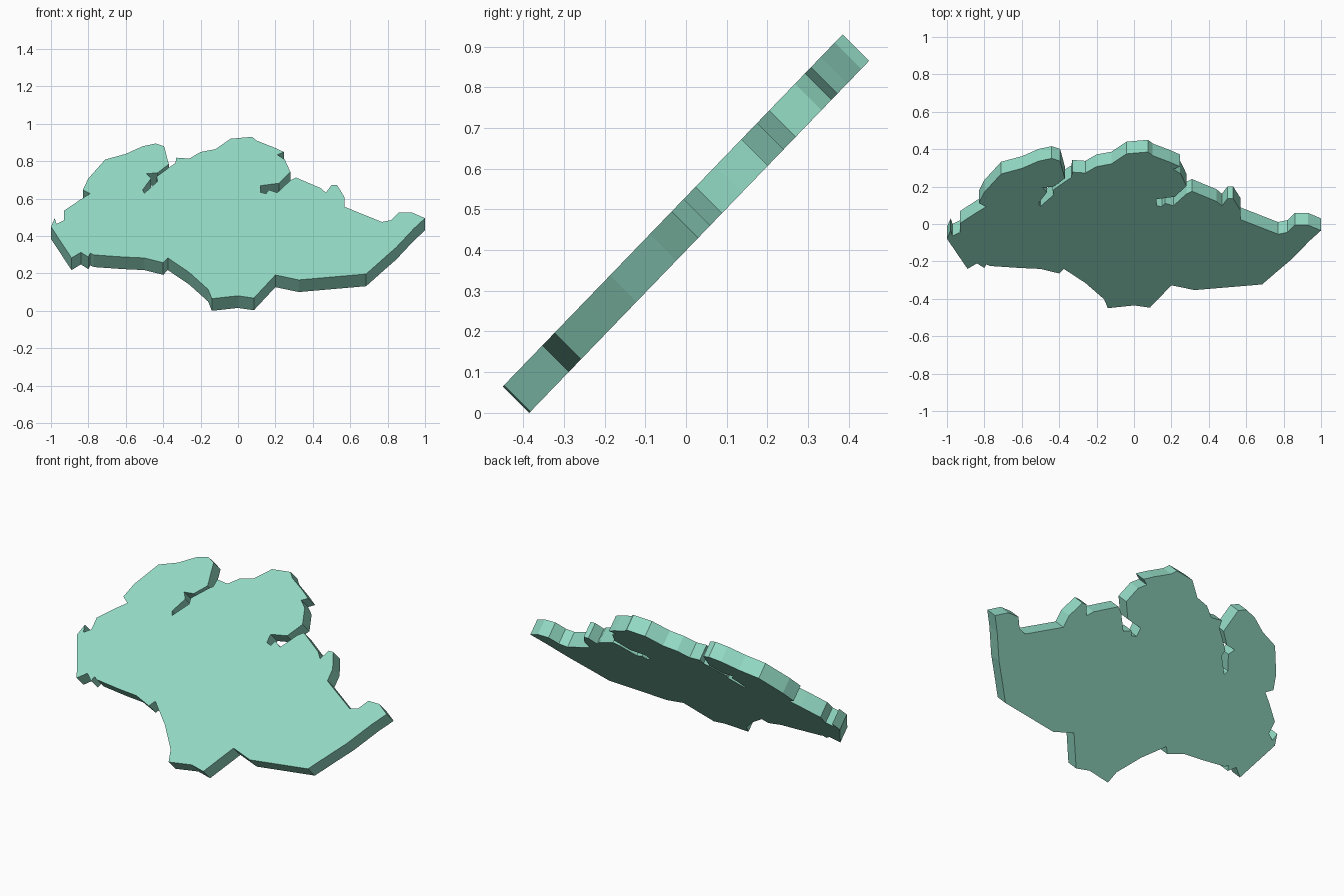
import bpy, bmesh
from mathutils import Vector

# Outline of the upper face as seen from the front (x, z), clockwise from the left tip
OUTLINE = [
    (-1.0, .455), (-.98, .50), (-.97, .47), (-.93, .49), (-.93, .54), (-.84, .60),
    (-.79, .63), (-.83, .65), (-.80, .71), (-.71, .81), (-.60, .84), (-.51, .88),
    (-.44, .895), (-.395, .88), (-.37, .785),
    # left inlet
    (-.43, .74), (-.49, .735), (-.465, .71), (-.51, .65), (-.50, .632), (-.43, .695),
    (-.435, .72), (-.37, .767), (-.335, .79),
    # top lobe
    (-.33, .82), (-.26, .815), (-.20, .85), (-.12, .865), (-.04, .92), (.075, .93),
    (.10, .91), (.19, .875), (.245, .85), (.21, .835), (.25, .81), (.28, .745),
    # right inlet
    (.22, .685), (.12, .672), (.12, .637), (.15, .63), (.165, .65), (.21, .635), (.28, .70),
    # right arm
    (.31, .715), (.44, .66), (.47, .635), (.50, .675), (.53, .675), (.57, .61), (.57, .56),
    (.77, .48), (.82, .49), (.86, .53), (.93, .53), (1.0, .50),
    # lower edge, right to left
    (.94, .445), (.845, .345), (.77, .28), (.685, .205), (.325, .174), (.20, .20),
    (.085, .078), (0, .09), (-.14, .075), (-.16, .124), (-.26, .213), (-.375, .29),
    (-.40, .265), (-.50, .29), (-.61, .295), (-.77, .306), (-.79, .315), (-.80, .295),
    (-.84, .32), (-.89, .29),
]
THICKNESS = Vector((0, .065, -.065))

# Tilted slab: lay the outline on the slope and extrude through the thickness
low = min(z for _, z in OUTLINE)
high = max(z for _, z in OUTLINE)
bm = bmesh.new()
verts = []
for x, z in OUTLINE:
    t = (z - low) / (high - low)
    verts.append(bm.verts.new((x, -.45 + .835 * t, .065 + .865 * t)))
face = bm.faces.new(verts)
result = bmesh.ops.extrude_face_region(bm, geom=[face], use_keep_orig=True)
moved = [g for g in result["geom"] if isinstance(g, bmesh.types.BMVert)]
bmesh.ops.translate(bm, verts=moved, vec=THICKNESS)
bmesh.ops.recalc_face_normals(bm, faces=bm.faces[:])

mesh = bpy.data.meshes.new("map_slab")
bm.to_mesh(mesh)
bm.free()
slab = bpy.data.objects.new("map_slab", mesh)
bpy.context.collection.objects.link(slab)

# Pale green colour
mat = bpy.data.materials.new("pale_green")
mat.diffuse_color = (.29, .70, .55, 1)
mesh.materials.append(mat)
